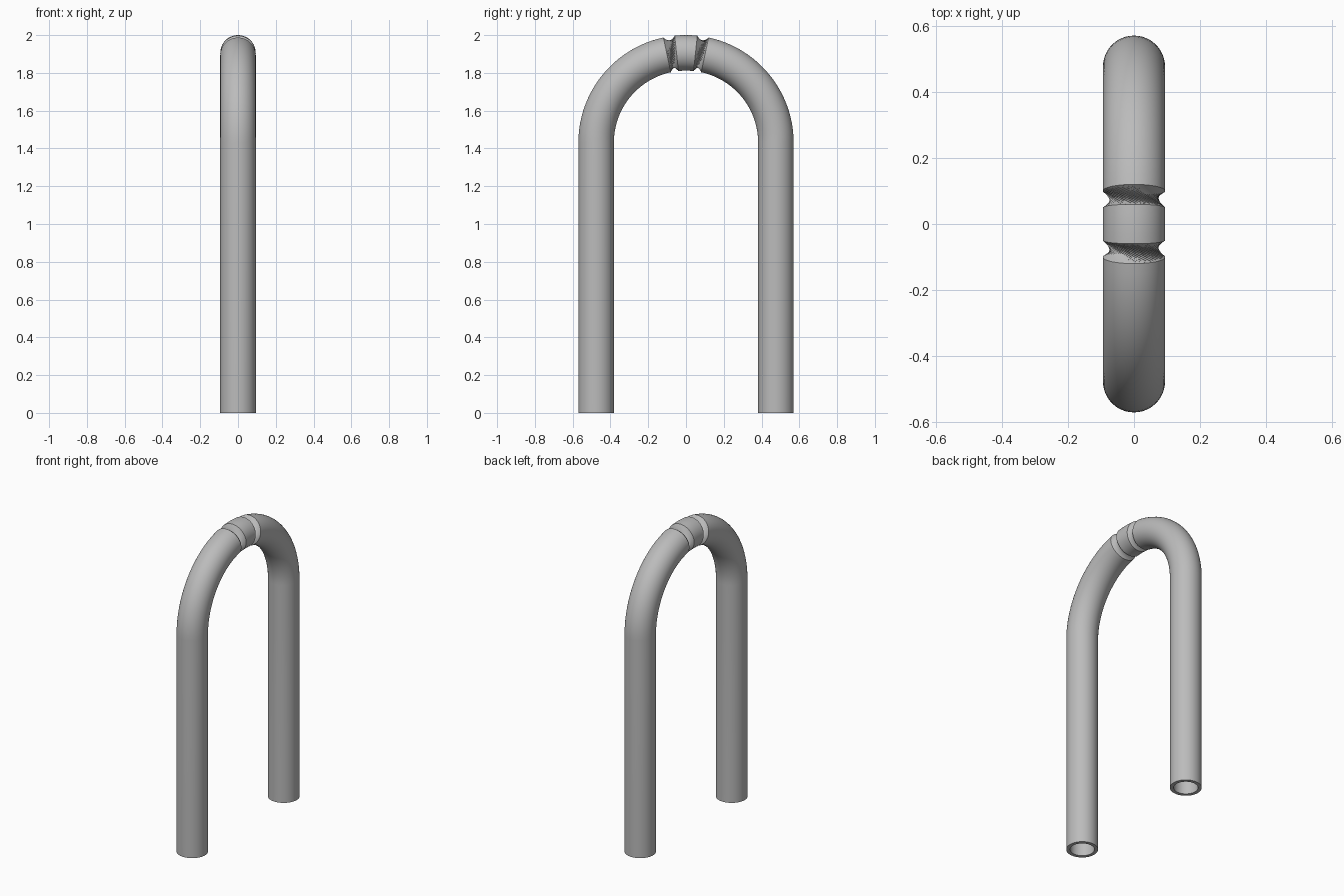
import bpy, bmesh
from math import sin, cos, pi, radians
from mathutils import Vector

cube = bpy.data.objects.get("Cube")
if cube:
    bpy.data.objects.remove(cube, do_unlink=True)

SIDES = 48
TUBE, BORE = 0.094, 0.072      # outer and inner radius
BEND, SPRING = 0.476, 1.43     # bend radius and height where the bend starts
COLLAR, ARM = 0.105, 0.212     # angles from the top where the necks start and end
TWIST = 11                     # sides by which each neck is twisted

steel = bpy.data.materials.new("grey_steel")
steel.use_nodes = True
steel.diffuse_color = (0.5, 0.5, 0.5, 1)
steel.node_tree.nodes["Principled BSDF"].inputs["Base Color"].default_value = (0.5, 0.5, 0.5, 1)


def ring(angle, radius, drop=0.0):
    """Circle of points across the bend; angle 0 is the top, positive is the back."""
    out = Vector((0, sin(angle), cos(angle)))
    centre = out * BEND + Vector((0, 0, SPRING - drop))
    return [centre + radius * (Vector((cos(a), 0, 0)) + out * sin(a))
            for a in (2 * pi * i / SIDES for i in range(SIDES))]


def loft(name, rings, twist=0, smooth=True):
    bm = bmesh.new()
    loops = [[bm.verts.new(p) for p in r] for r in rings]
    for low, high in zip(loops, loops[1:]):
        for i in range(SIDES):
            j = (i + 1) % SIDES
            a, b = low[i], low[j]
            c, d = high[(j + twist) % SIDES], high[(i + twist) % SIDES]
            if twist:
                bm.faces.new((a, b, d))
                bm.faces.new((b, c, d))
            else:
                bm.faces.new((a, b, c, d))
    bmesh.ops.recalc_face_normals(bm, faces=bm.faces)
    # An open shell may come out reversed: the widest face must point outward
    bm.normal_update()
    far = max(bm.faces, key=lambda f: f.calc_center_median().x)
    if far.normal.x < 0:
        bmesh.ops.reverse_faces(bm, faces=bm.faces)
    mesh = bpy.data.meshes.new(name)
    bm.to_mesh(mesh)
    bm.free()
    mesh.materials.append(steel)
    obj = bpy.data.objects.new(name, mesh)
    bpy.context.collection.objects.link(obj)
    if smooth:
        bpy.ops.object.select_all(action='DESELECT')
        obj.select_set(True)
        bpy.context.view_layer.objects.active = obj
        bpy.ops.object.shade_smooth_by_angle(angle=radians(30))
    return obj


def spread(start, end, steps):
    return [start + (end - start) * i / steps for i in range(steps + 1)]


for side, name in ((-1, "front"), (1, "back")):
    # Hollow arm: down the bore, across the foot rim, up the outside
    bend = [side * a for a in spread(ARM, pi / 2, 24)]
    foot = side * pi / 2
    rings = [ring(a, BORE) for a in bend]
    rings += [ring(foot, BORE, SPRING), ring(foot, TUBE, SPRING)]
    rings += [ring(a, TUBE) for a in reversed(bend)]
    loft(name + "_arm", rings)

    # Twisted neck between arm and collar
    ends = sorted((side * COLLAR, side * ARM))
    loft(name + "_neck", [ring(a, TUBE) for a in ends], TWIST, smooth=False)

# Collar at the top of the bend
loft("top_collar", [ring(a, TUBE) for a in spread(-COLLAR, COLLAR, 4)])
